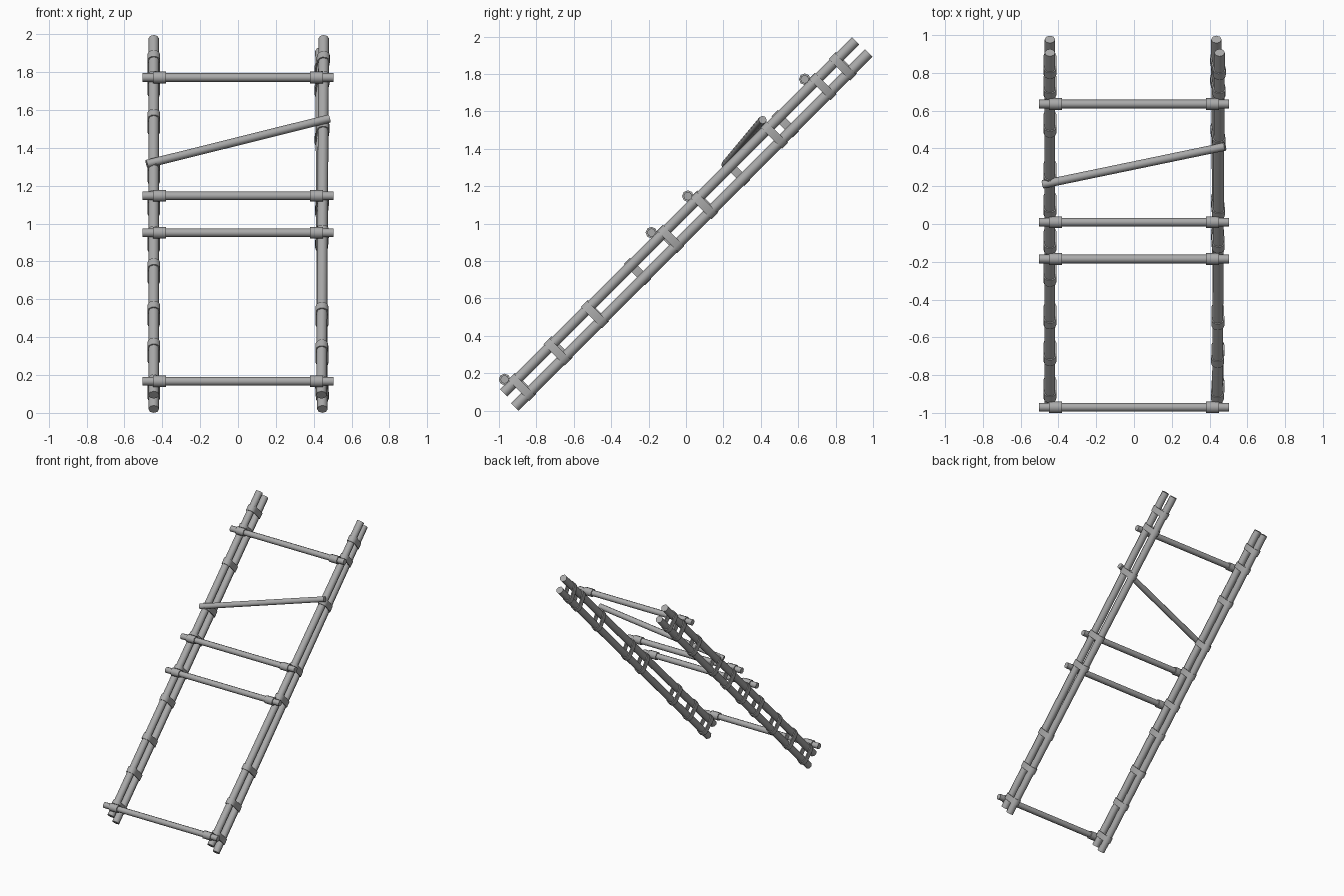
import bpy
import bmesh
import math
from mathutils import Vector, Matrix

cube = bpy.data.objects.get("Cube")
if cube:
    bpy.data.objects.remove(cube, do_unlink=True)

gray = bpy.data.materials.new("weathered_gray")
gray.use_nodes = True
color = (0.4, 0.4, 0.4, 1)
gray.diffuse_color = color
gray.node_tree.nodes["Principled BSDF"].inputs["Base Color"].default_value = color


def finish(name, bm):
    bmesh.ops.recalc_face_normals(bm, faces=bm.faces)
    mesh = bpy.data.meshes.new(name)
    bm.to_mesh(mesh)
    bm.free()
    mesh.materials.append(gray)
    obj = bpy.data.objects.new(name, mesh)
    bpy.context.collection.objects.link(obj)
    bpy.ops.object.select_all(action='DESELECT')
    obj.select_set(True)
    bpy.context.view_layer.objects.active = obj
    bpy.ops.object.shade_smooth_by_angle(angle=math.radians(65))
    return obj


def rod(name, a, b, radius, sides):
    a, b = Vector(a), Vector(b)
    axis = b - a
    place = Matrix.Translation((a + b) / 2) @ axis.to_track_quat('Z', 'Y').to_matrix().to_4x4()
    bm = bmesh.new()
    bmesh.ops.create_cone(bm, cap_ends=True, segments=sides, radius1=radius,
                          radius2=radius, depth=axis.length, matrix=place)
    return finish(name, bm)


def strap(name, low, high, along, width=0.046, outer=0.034, inner=0.026):
    """Oblong band looped around two parallel poles centred at low and high."""
    across = (high - low).normalized()
    side = along.cross(across).normalized()
    bm = bmesh.new()
    rings = []
    for radius, shift in ((outer, -1), (outer, 1), (inner, 1), (inner, -1)):
        ring = []
        for centre, start in ((high, 0), (low, math.pi)):
            for i in range(6):
                ang = start + math.pi * i / 5
                p = centre + radius * (side * math.cos(ang) + across * math.sin(ang))
                ring.append(bm.verts.new(p + along * shift * width / 2))
        rings.append(ring)
    for r in range(4):
        a, b = rings[r], rings[(r + 1) % 4]
        for i in range(len(a)):
            j = (i + 1) % len(a)
            bm.faces.new((a[i], a[j], b[j], b[i]))
    return finish(name, bm)


# Rails: a front and a back pole on each side, leaning back
ALONG = Vector((0, 1, 1)).normalized()
rails = {
    "right": dict(front=(-0.445, -0.445), back=(-0.445, -0.445),
                  straps=(0.84, 0.73, 0.53, 0.27, 0.1, -0.09, -0.26, -0.485, -0.68, -0.875)),
    "left": dict(front=(0.441, 0.453), back=(0.446, 0.436),
                 straps=(0.835, 0.73, 0.47, 0.094, -0.083, -0.49, -0.69, -0.88)),
}
for side_name, rail in rails.items():
    f0, f1 = Vector((rail["front"][0], -0.975, 0.095)), Vector((rail["front"][1], 0.907, 1.977))
    b0, b1 = Vector((rail["back"][0], -0.915, 0.02)), Vector((rail["back"][1], 0.977, 1.912))
    rod(f"{side_name}_front_pole", f0, f1, 0.028, 8)
    rod(f"{side_name}_back_pole", b0, b1, 0.028, 8)
    # Straps tying each pair of poles together
    for n, y in enumerate(rail["straps"]):
        mid = Vector((0, y, y + 1.005))
        ends = []
        for p, q in ((b0, b1), (f0, f1)):
            t = (mid - p).dot(ALONG) / (q - p).dot(ALONG)
            ends.append(p.lerp(q, t))
        strap(f"{side_name}_strap_{n + 1}", ends[0], ends[1], ALONG)

# Level rungs with a binding cuff at each end
for n, y in enumerate((-0.97, -0.185, 0.01, 0.635)):
    z = y + 1.137
    rod(f"rung_{n + 1}", (-0.504, y, z), (0.504, y, z), 0.023, 8)
    for s, label in ((-1, "right"), (1, "left")):
        rod(f"{label}_rung_cuff_{n + 1}", (s * 0.38, y, z), (s * 0.45, y, z), 0.031, 8)

# Slipped, slanting rung
rod("slanted_rung", (-0.482, 0.21, 1.315), (0.482, 0.41, 1.555), 0.022, 8)
